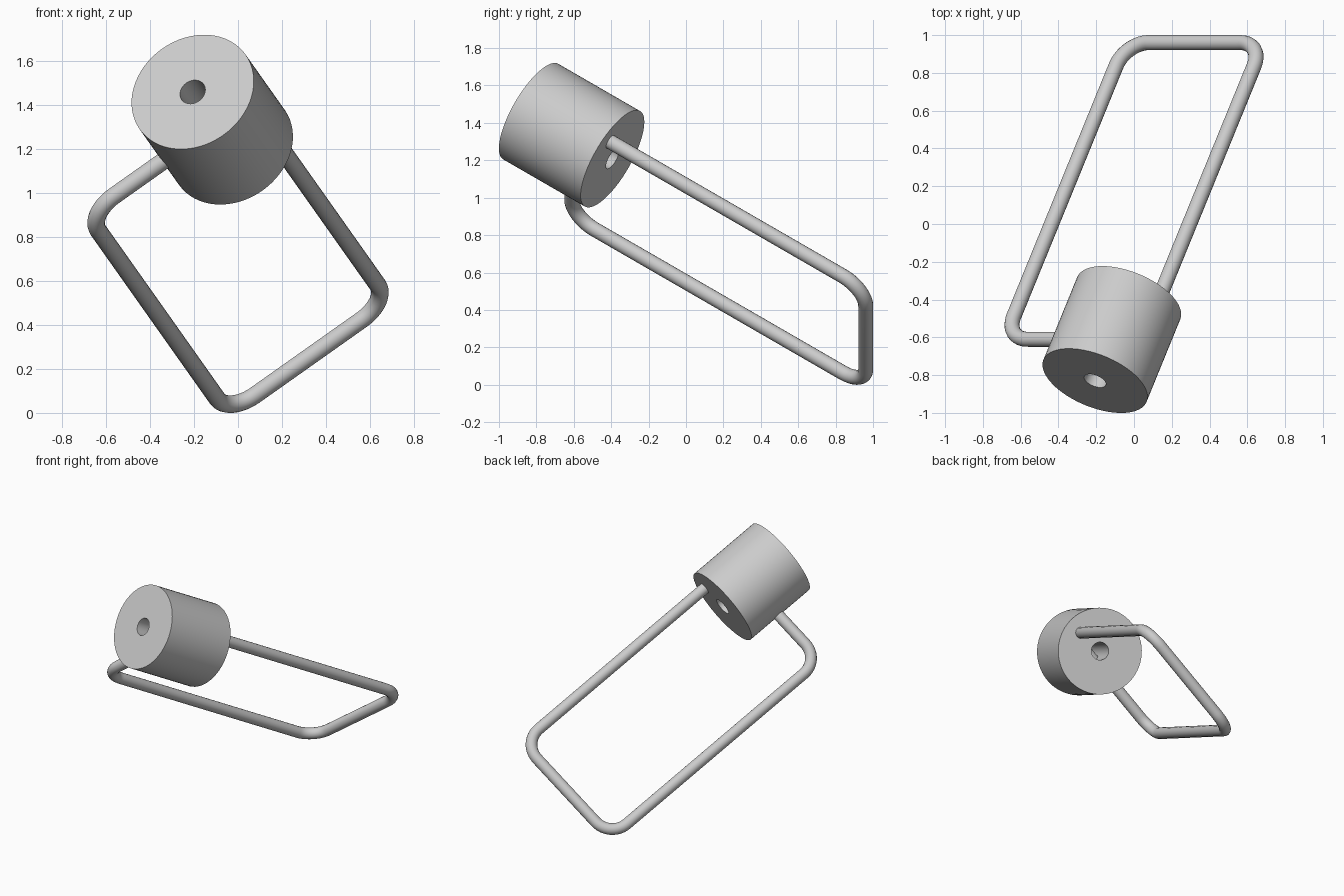
import bpy, bmesh, math
from mathutils import Matrix, Vector

cube = bpy.data.objects.get("Cube")
if cube:
    bpy.data.objects.remove(cube, do_unlink=True)

# Tilted frame: local x across the loop, y along it, z out of its plane
along = Vector((1 / 3, math.sqrt(2 / 3), -math.sqrt(2) / 3))
across = Vector((math.sqrt(2 / 3), 0, math.sqrt(1 / 3)))
normal = across.cross(along)
frame = Matrix((across, along, normal)).transposed().to_4x4()
frame.translation = (0, 0.175, 0.706)

grey = bpy.data.materials.new("plain grey")
grey.use_nodes = True
colour = (0.6, 0.6, 0.6, 1)
grey.diffuse_color = colour
grey.node_tree.nodes["Principled BSDF"].inputs["Base Color"].default_value = colour


def finish(obj):
    obj.matrix_world = frame
    obj.data.materials.append(grey)
    bpy.ops.object.select_all(action='DESELECT')
    obj.select_set(True)
    bpy.context.view_layer.objects.active = obj
    if obj.type == 'CURVE':
        bpy.ops.object.convert(target='MESH')
    bpy.ops.object.shade_smooth_by_angle(angle=math.radians(35))


# Rod loop: rounded rectangle swept with a round section
half_w, half_l, bend, rod = 0.4475, 0.962, 0.15, 0.04
steps = 12
path = []
for corner, (sx, sy) in enumerate(((1, 1), (-1, 1), (-1, -1), (1, -1))):
    for i in range(steps + 1):
        a = math.pi / 2 * (corner + i / steps)
        path.append((sx * (half_w - bend) + bend * math.cos(a),
                     sy * (half_l - bend) + bend * math.sin(a), 0, 1))
curve = bpy.data.curves.new("rod_loop", 'CURVE')
curve.dimensions = '3D'
curve.bevel_depth = rod
curve.bevel_resolution = 6
spline = curve.splines.new('POLY')
spline.points.add(len(path) - 1)
for point, co in zip(spline.points, path):
    point.co = co
spline.use_cyclic_u = True
loop = bpy.data.objects.new("rod_loop", curve)
bpy.context.collection.objects.link(loop)
finish(loop)

# Drum with a through bore: rectangular profile turned around its axis
outer, bore, front, back = 0.295, 0.061, -1.245, -0.71
centre_x, centre_z, sides = 0.267, 0.02, 64
bm = bmesh.new()
rings = []
for radius, y in ((outer, front), (outer, back), (bore, back), (bore, front)):
    rings.append([bm.verts.new((centre_x + radius * math.cos(2 * math.pi * k / sides), y,
                                centre_z + radius * math.sin(2 * math.pi * k / sides)))
                  for k in range(sides)])
for r in range(4):
    a, b = rings[r], rings[(r + 1) % 4]
    for k in range(sides):
        n = (k + 1) % sides
        bm.faces.new((a[k], a[n], b[n], b[k]))
bmesh.ops.recalc_face_normals(bm, faces=bm.faces)
mesh = bpy.data.meshes.new("drum")
bm.to_mesh(mesh)
bm.free()
drum = bpy.data.objects.new("drum", mesh)
bpy.context.collection.objects.link(drum)
finish(drum)
